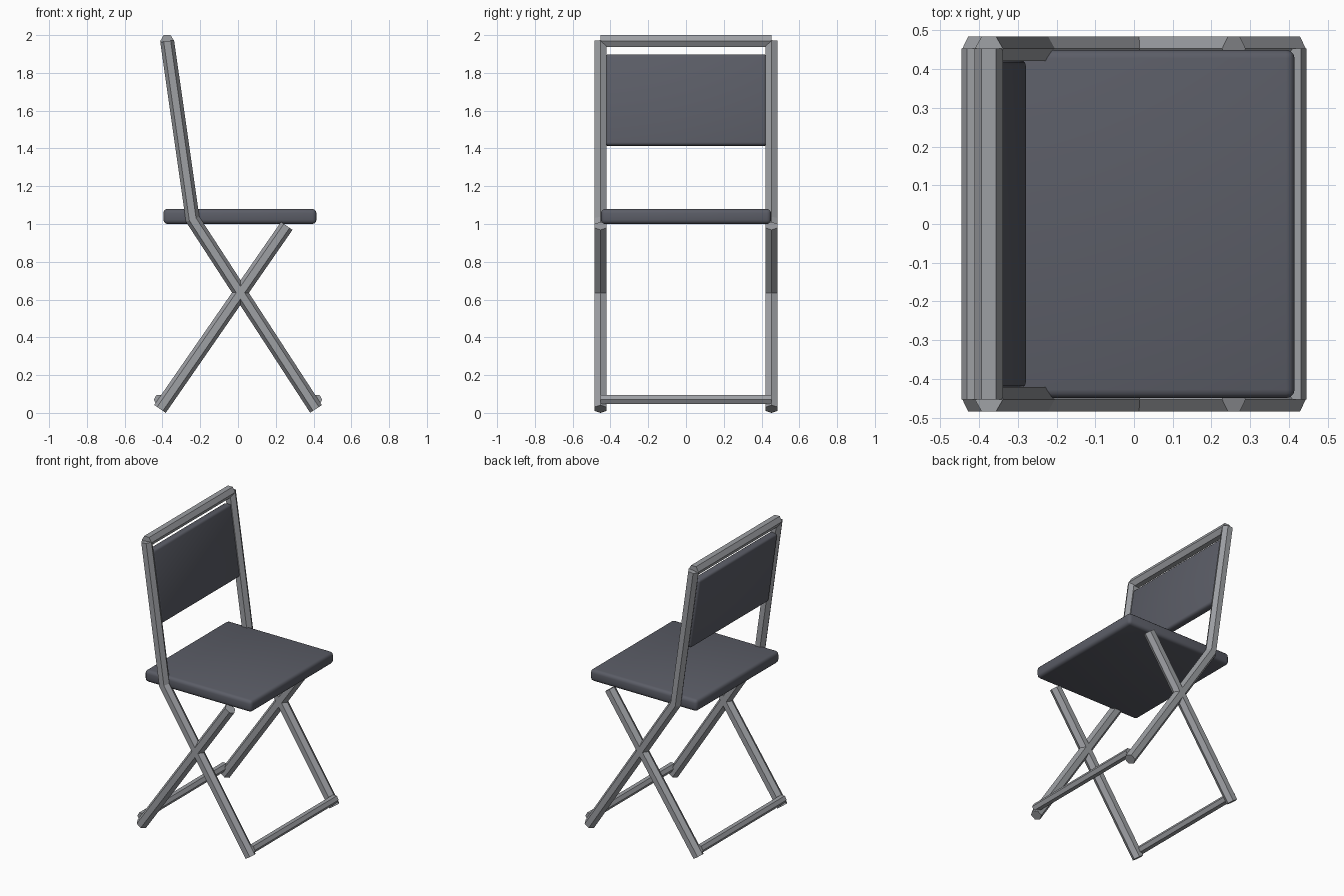
import bpy, bmesh, math
from mathutils import Vector

if "Cube" in bpy.data.objects:
    bpy.data.objects.remove(bpy.data.objects["Cube"], do_unlink=True)


def material(name, rgb):
    m = bpy.data.materials.new(name)
    m.use_nodes = True
    m.diffuse_color = (*rgb, 1)
    m.node_tree.nodes["Principled BSDF"].inputs["Base Color"].default_value = (*rgb, 1)
    return m


METAL = material("grey metal", (0.34, 0.35, 0.37))
FABRIC = material("dark slate", (0.105, 0.11, 0.135))
SIDE_Y = 0.453
TUBE_R = 0.037
Y = Vector((0, 1, 0))


def make_object(name, bm, mat):
    bmesh.ops.recalc_face_normals(bm, faces=bm.faces)
    mesh = bpy.data.meshes.new(name)
    bm.to_mesh(mesh)
    bm.free()
    mesh.materials.append(mat)
    ob = bpy.data.objects.new(name, mesh)
    bpy.context.collection.objects.link(ob)
    return ob


def loft(name, centres, axes, radius, sides=6):
    """Capped tube through the centres; axes gives the two ring axes at each."""
    bm = bmesh.new()
    rings = []
    for c, (u, v) in zip(centres, axes):
        angles = [2 * math.pi * i / sides for i in range(sides)]
        rings.append([bm.verts.new(c + radius * (u * math.cos(a) + v * math.sin(a)))
                      for a in angles])
    for a, b in zip(rings, rings[1:]):
        for i in range(sides):
            j = (i + 1) % sides
            bm.faces.new((a[i], a[j], b[j], b[i]))
    bm.faces.new(rings[0])
    bm.faces.new(rings[-1])
    return make_object(name, bm, METAL)


def side_tube(name, path, y):
    """Tube along an (x, z) path with mitred bends."""
    pts = [Vector((x, y, z)) for x, z in path]
    axes = []
    for i in range(len(pts)):
        before = (pts[i] - pts[max(i - 1, 0)]).normalized()
        after = (pts[min(i + 1, len(pts) - 1)] - pts[i]).normalized()
        normal = Y.cross((before + after).normalized())
        ref = after if after.length else before
        axes.append((normal / normal.dot(Y.cross(ref)), Y))
    return loft(name, pts, axes, TUBE_R)


def cross_bar(name, x, z, radius):
    ends = [Vector((x, s * SIDE_Y, z)) for s in (-1, 1)]
    return loft(name, ends, [(Vector((1, 0, 0)), Vector((0, 0, 1)))] * 2, radius)


def cushion(name, size, location, tilt=0, bevel=0.02):
    bm = bmesh.new()
    bmesh.ops.create_cube(bm, size=1)
    bmesh.ops.scale(bm, vec=size, verts=bm.verts)
    bmesh.ops.bevel(bm, geom=bm.edges[:], offset=bevel, segments=3,
                    profile=0.5, affect='EDGES')
    ob = make_object(name, bm, FABRIC)
    ob.location = location
    ob.rotation_euler.y = tilt
    bpy.ops.object.select_all(action='DESELECT')
    ob.select_set(True)
    bpy.context.view_layer.objects.active = ob
    bpy.ops.object.shade_smooth_by_angle(angle=math.radians(35))
    return ob


# Crossed side frames
for side, s in (("right", -1), ("left", 1)):
    y = s * SIDE_Y
    side_tube(side + "_front_leg_and_back_post",
              [(0.413, 0.021), (-0.24, 1.025), (-0.375, 1.968)], y)
    side_tube(side + "_rear_leg", [(-0.413, 0.021), (0.258, 0.99)], y)

# Bars joining the two sides
cross_bar("top_bar", -0.375, 1.968, TUBE_R)
cross_bar("front_foot_bar", 0.418, 0.07, 0.028)
cross_bar("rear_foot_bar", -0.418, 0.07, 0.028)

# Seat and leaning backrest
cushion("seat", (0.81, 0.9, 0.08), (0.01, 0, 1.04), bevel=0.022)
lean = math.atan2(-0.135, 0.943)
cushion("backrest", (0.055, 0.85, 0.488), (-0.339, 0, 1.655), lean, bevel=0.016)
